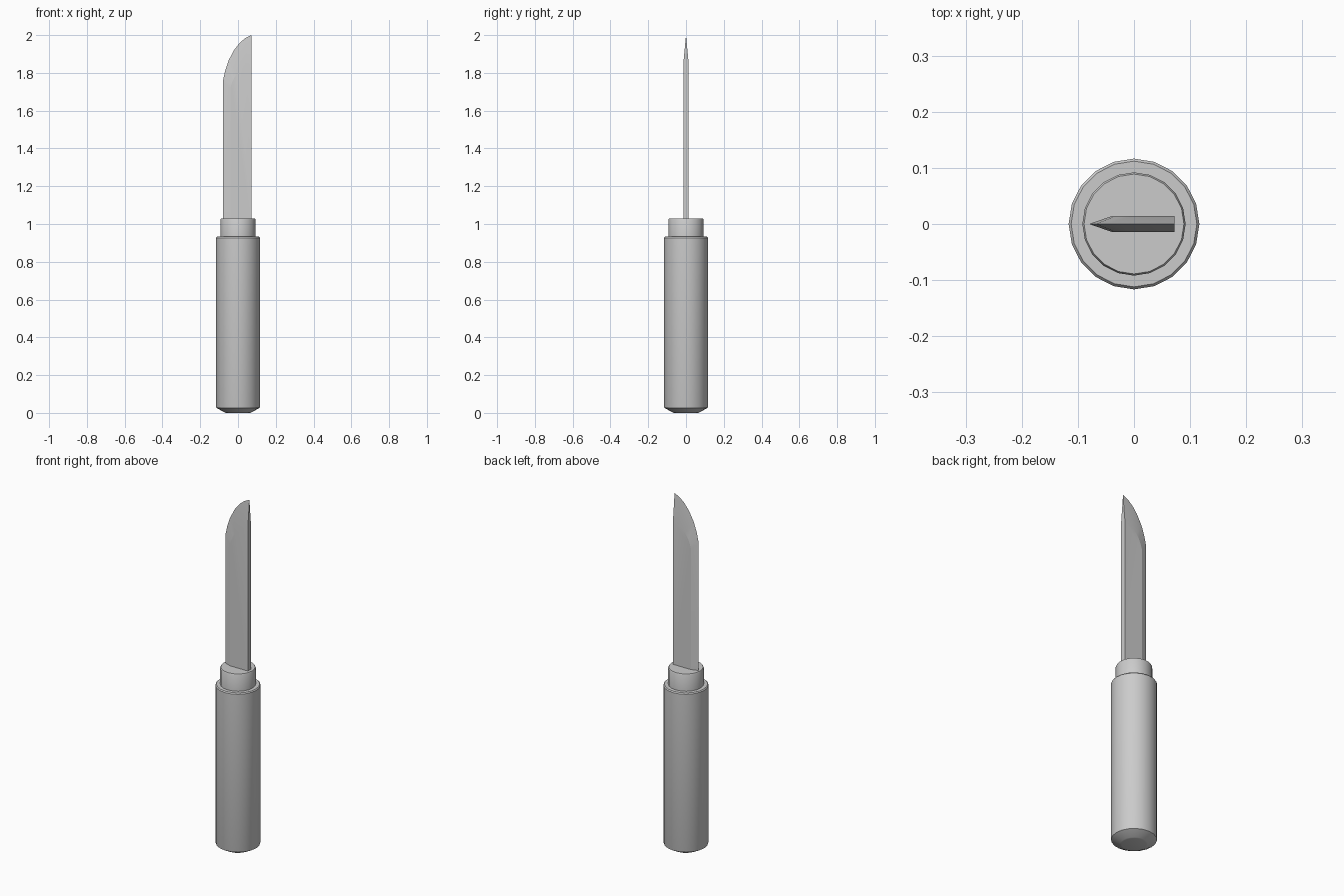
import bpy, math
from math import cos, sin, pi

if "Cube" in bpy.data.objects:
    bpy.data.objects.remove(bpy.data.objects["Cube"])


def make_object(name, verts, faces, angle):
    mesh = bpy.data.meshes.new(name)
    mesh.from_pydata(verts, [], faces)
    mesh.update()
    obj = bpy.data.objects.new(name, mesh)
    bpy.context.collection.objects.link(obj)
    bpy.ops.object.select_all(action='DESELECT')
    bpy.context.view_layer.objects.active = obj
    obj.select_set(True)
    bpy.ops.object.mode_set(mode='EDIT')
    bpy.ops.mesh.select_all(action='SELECT')
    bpy.ops.mesh.normals_make_consistent(inside=False)
    bpy.ops.object.mode_set(mode='OBJECT')
    bpy.ops.object.shade_smooth_by_angle(angle=math.radians(angle))
    return obj


def lathe(name, profile, sides=20):
    """Turn (radius, z) rings around the z axis and cap both ends."""
    verts = [(r * cos(2 * pi * k / sides), r * sin(2 * pi * k / sides), z)
             for r, z in profile for k in range(sides)]
    faces = []
    for i in range(len(profile) - 1):
        for k in range(sides):
            n = (k + 1) % sides
            faces.append((i * sides + k, i * sides + n,
                          (i + 1) * sides + n, (i + 1) * sides + k))
    faces.append(tuple(reversed(range(sides))))
    last = (len(profile) - 1) * sides
    faces.append(tuple(range(last, last + sides)))
    return make_object(name, verts, faces, 35)


# Round handle with a shallow domed butt
lathe("handle", [(0.062, 0.003), (0.07, 0.005), (0.115, 0.03), (0.1165, 0.035),
                 (0.1165, 0.93), (0.112, 0.936)])
bpy.data.objects["handle"].location.z = -0.003

# Collar between handle and blade
lathe("collar", [(0.092, 0.92), (0.092, 1.024), (0.089, 1.03)])

# Blade: sharp outer edge, flat cheeks bounded by the grind line, square spine
edge = [(-0.08, 1.01), (-0.08, 1.757), (-0.068, 1.812), (-0.05, 1.866),
        (-0.02, 1.922), (0.01, 1.96), (0.04, 1.985), (0.072, 2.0)]
grind = [(-0.04, 1.01), (-0.04, 1.72), (-0.033, 1.745), (-0.022, 1.77),
         (-0.004, 1.797), (0.018, 1.82), (0.043, 1.838), (0.072, 1.852)]
half = 0.014
n = len(edge)
verts = [(x, 0, z) for x, z in edge]
for y in (-half, half):
    verts += [(x, y, z) for x, z in grind] + [(0.072, y, 1.01)]
front, back = n, 2 * n + 1
faces = []
for side in (front, back):
    for i in range(n - 1):
        faces.append((i, i + 1, side + i + 1, side + i))
    faces.append(tuple(range(side, side + n + 1)))
faces.append((front + n, back + n, back + n - 1, front + n - 1))    # spine
faces.append((front + n - 1, back + n - 1, n - 1))                  # spine tip
faces.append((0, front, front + n, back + n, back))                 # base
make_object("blade", verts, faces, 10)
